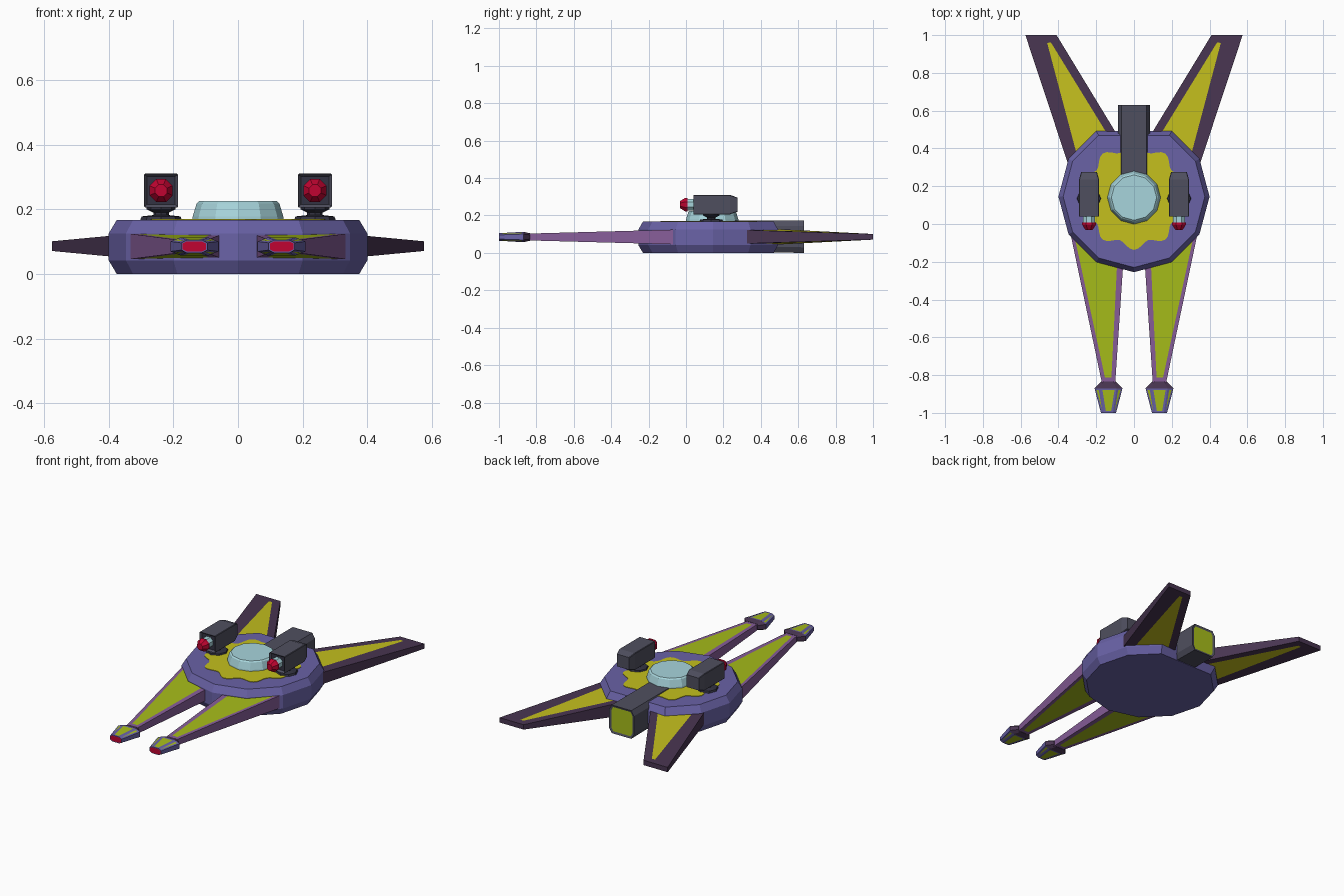
import bpy, bmesh
from math import sin, cos, pi
from mathutils import Vector

cube = bpy.data.objects.get("Cube")
if cube:
    bpy.data.objects.remove(cube)


def material(name, r, g, b):
    m = bpy.data.materials.new(name)
    m.use_nodes = True
    color = [(c / 255) ** 2.2 for c in (r, g, b)] + [1]
    m.diffuse_color = color
    m.node_tree.nodes["Principled BSDF"].inputs["Base Color"].default_value = color
    return m


VIOLET = material("violet_hull", 105, 98, 165)
YELLOW = material("yellow_paint", 195, 190, 35)
LIME = material("lime_paint", 165, 187, 32)
PLUM = material("dark_plum", 74, 56, 82)
MAUVE = material("mauve", 134, 94, 152)
GRAY = material("slate_gray", 80, 80, 95)
DARK = material("dark_slate", 54, 54, 68)
CYAN = material("pale_cyan", 166, 212, 219)
RED = material("red", 190, 12, 52)


def finish(bm, name, mats, mirror=False):
    bmesh.ops.recalc_face_normals(bm, faces=bm.faces)
    mesh = bpy.data.meshes.new(name)
    bm.to_mesh(mesh)
    bm.free()
    for m in mats:
        mesh.materials.append(m)
    ob = bpy.data.objects.new(name, mesh)
    bpy.context.collection.objects.link(ob)
    if mirror:
        ob.modifiers.new("Mirror", "MIRROR").use_mirror_merge = False
    return ob


def loft(rings):
    """Skin equal-length point rings and cap both ends."""
    bm = bmesh.new()
    loops = [[bm.verts.new(p) for p in ring] for ring in rings]
    n = len(loops[0])
    for a, b in zip(loops, loops[1:]):
        for i in range(n):
            j = (i + 1) % n
            bm.faces.new((a[i], a[j], b[j], b[i]))
    bm.faces.new(loops[0])
    bm.faces.new(loops[-1])
    bmesh.ops.recalc_face_normals(bm, faces=bm.faces)
    return bm


def disc(x, y, z, r, n=12, squash=None):
    pts = [(x + r * cos(2 * pi * i / n), y + r * sin(2 * pi * i / n), z) for i in range(n)]
    return [(px, min(py, squash), pz) if squash else (px, py, pz) for px, py, pz in pts]


def barrel_ring(x, y, z, r, n=8):
    return [(x + r * cos(2 * pi * (i + .5) / n), y, z + r * sin(2 * pi * (i + .5) / n))
            for i in range(n)]


def chamfered(x, y, z, w, h, cx, cz):
    """Rectangle across y with cut corners."""
    half = [(w, h - cz), (w - cx, h), (cx - w, h), (-w, h - cz)]
    return [(x + a, y, z + b) for a, b in half + [(-a, -b) for a, b in half]]


def inset_faces(bm, test, amount, index, depth=0):
    faces = [f for f in bm.faces if test(f)]
    bmesh.ops.inset_individual(bm, faces=faces, thickness=amount, depth=depth)
    for f in faces:
        f.material_index = index


def panel(name, quad, inner, mid, mats):
    """Tapering blade whose upper and lower faces hold a painted inner quad."""
    bm = bmesh.new()
    a, b, c, d = [Vector(q) for q in quad]
    fill = [a.lerp(b, u).lerp(d.lerp(c, u), v) for u, v in inner]
    sides = []
    for s in (1, -1):
        out, inn = [[bm.verts.new((p.x, p.y, mid + s * p.z)) for p in ps]
                    for ps in ((a, b, c, d), fill)]
        bm.faces.new(inn).material_index = 1
        for i in range(4):
            j = (i + 1) % 4
            bm.faces.new((out[i], out[j], inn[j], inn[i]))
        sides.append(out)
    for i in range(4):
        j = (i + 1) % 4
        bm.faces.new((sides[0][i], sides[0][j], sides[1][j], sides[1][i]))
    return finish(bm, name, mats, mirror=True)


CY = .145  # hull centre along y

# Hull disc with a flattened rear
finish(loft([disc(0, CY, z, r, squash=CY + r * cos(pi / 6))
             for z, r in ((0, .375), (.042, .4), (.125, .4), (.167, .375))]),
       "hull", [VIOLET])

# Wavy painted patch around the cockpit
wave = []
for i in range(80):
    t = 2 * pi * i / 80
    r = .262 + .02 * cos(10 * (t + pi / 2))
    wave.append((r * cos(t), CY + r * sin(t)))
finish(loft([[(x, y, z) for x, y in wave] for z in (.165, .17)]), "hull_patch", [YELLOW])

# Cockpit dome
finish(loft([disc(0, CY - .005, z, r)
             for z, r in ((.16, .142), (.178, .14), (.218, .128), (.225, .12))]),
       "cockpit", [CYAN])

# Rear engine block with glowing exhaust
bm = loft([chamfered(0, .2, .09, .085, .084, .018, .03),
           chamfered(0, .63, .087, .085, .087, .018, .03)])
inset_faces(bm, lambda f: f.normal.y > .9, .014, 1, -.004)
finish(bm, "engine", [GRAY, LIME])

# Swept rear wings
panel("rear_wing",
      [(.31, .2, .04), (.045, .4, .046), (.41, 1, .015), (.575, 1, .015)],
      [(.17, .03), (.87, .03), (.7, .94), (.58, .94)], .086, [PLUM, YELLOW])

# Front prongs
panel("front_prong",
      [(.347, 0, .041), (.043, 0, .041), (.1, -.85, .018), (.168, -.85, .018)],
      [(.06, .03), (.88, .03), (.72, .955), (.28, .955)], .085, [MAUVE, LIME])

# Prong heads with painted tops and red muzzles
bm = loft([chamfered(.135, y, .085, w, h, w * .42, h * .45)
           for y, w, h in ((-.835, .04, .02), (-.87, .074, .028), (-1, .04, .02))])
inset_faces(bm, lambda f: abs(f.normal.z) > .9 and f.calc_center_median().y < -.9, .014, 1)
inset_faces(bm, lambda f: f.normal.y < -.9, .004, 2)
for f in bm.faces:
    if f.calc_center_median().y > -.868:
        f.material_index = 3
finish(bm, "prong_head", [VIOLET, LIME, RED, PLUM], mirror=True)

# Gun turrets on pedestals
GX, GZ = .238, .258
bm = loft([chamfered(GX, y, GZ, w, h, .003, .003)
           for y, w, h in ((.04, .053, .052), (.235, .053, .052), (.275, .042, .038))])
inset_faces(bm, lambda f: f.normal.y < -.9, .01, 1, -.012)
finish(bm, "gun_housing", [GRAY, DARK], mirror=True)
finish(loft([disc(GX, .135, z, r, 8)
             for z, r in ((.165, .065), (.178, .06), (.182, .024), (.19, .024),
                          (.2, .045), (.21, .045))]),
       "gun_pedestal", [DARK], mirror=True)
finish(loft([barrel_ring(GX, y, GZ, r) for y, r in ((.06, .034), (.004, .034))]),
       "gun_barrel", [CYAN], mirror=True)
finish(loft([barrel_ring(GX, y, GZ, r)
             for y, r in ((.008, .039), (-.005, .039), (-.032, .02))]),
       "gun_tip", [RED], mirror=True)
